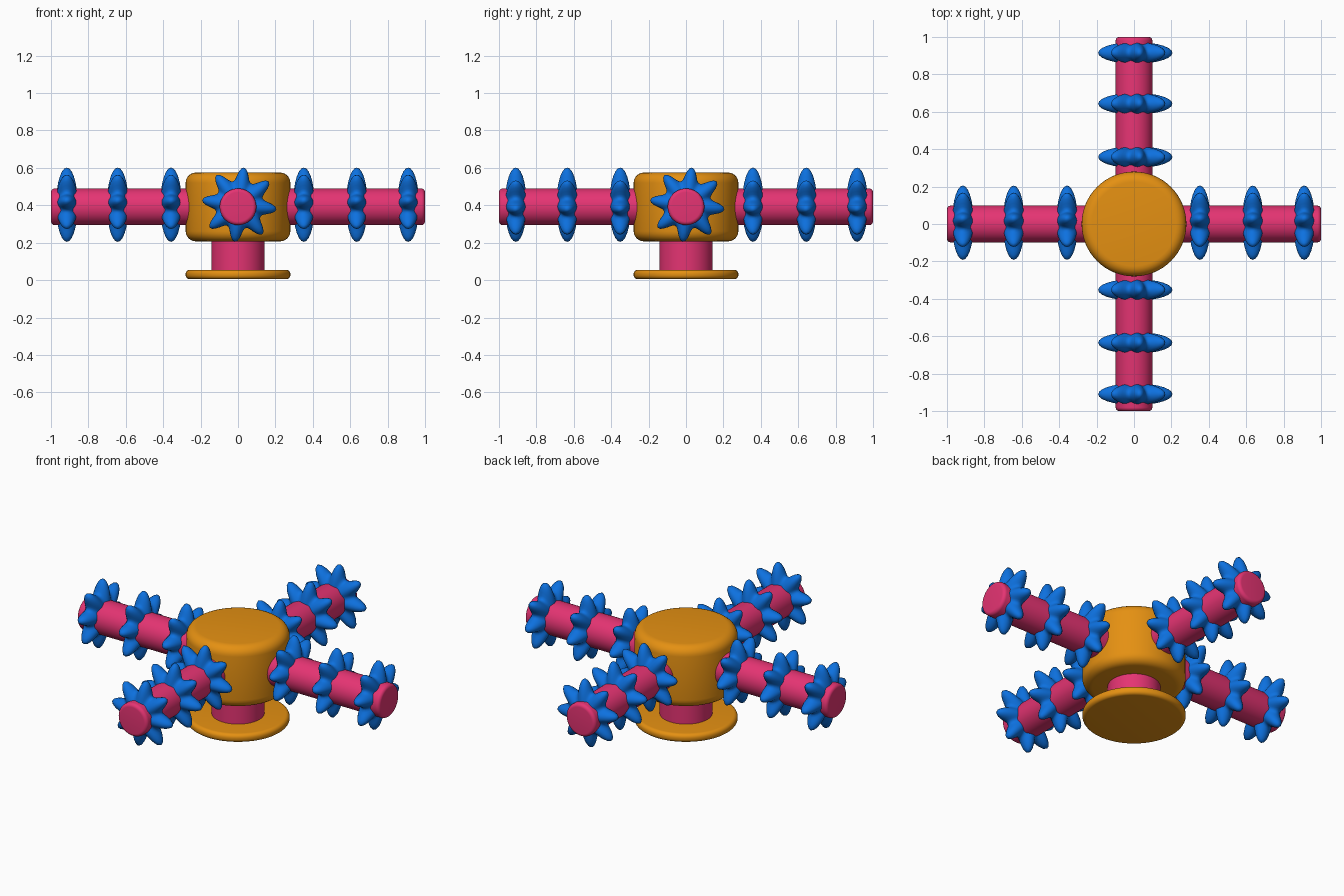
import bpy, bmesh, math
from mathutils import Matrix

cube = bpy.data.objects.get("Cube")
if cube:
    bpy.data.objects.remove(cube, do_unlink=True)


def material(name, color):
    mat = bpy.data.materials.new(name)
    mat.use_nodes = True
    mat.diffuse_color = (*color, 1)
    mat.node_tree.nodes["Principled BSDF"].inputs["Base Color"].default_value = (*color, 1)
    return mat


ORANGE = material("orange", (0.78, 0.28, 0.006))
PINK = material("pink", (0.78, 0.034, 0.17))
BLUE = material("blue", (0.004, 0.165, 0.74))


def finish(name, bm, mat, matrix, angle):
    bmesh.ops.recalc_face_normals(bm, faces=bm.faces)
    mesh = bpy.data.meshes.new(name)
    bm.to_mesh(mesh)
    bm.free()
    mesh.materials.append(mat)
    obj = bpy.data.objects.new(name, mesh)
    bpy.context.collection.objects.link(obj)
    obj.matrix_world = matrix
    bpy.ops.object.select_all(action="DESELECT")
    obj.select_set(True)
    bpy.context.view_layer.objects.active = obj
    bpy.ops.object.shade_smooth_by_angle(angle=math.radians(angle))
    return obj


def rounded_cylinder(name, mat, radius, low, high, bevel, matrix=Matrix()):
    """Cylinder along local z with rounded rims."""
    bm = bmesh.new()
    bmesh.ops.create_cone(bm, cap_ends=True, segments=64, radius1=radius, radius2=radius,
                          depth=high - low,
                          matrix=Matrix.Translation((0, 0, (low + high) / 2)))
    if bevel:
        rims = [e for e in bm.edges if abs(e.verts[0].co.z - e.verts[1].co.z) < 1e-4]
        bmesh.ops.bevel(bm, geom=rims, offset=bevel, segments=6, profile=0.5, affect="EDGES")
    return finish(name, bm, mat, matrix, 40)


def star_ring(name, matrix, teeth=8, steps=96, rows=13):
    """Eight-pointed lens-shaped ring whose axis is local y."""
    bm = bmesh.new()
    loops = []
    for row in range(rows):
        tilt = math.radians(-80 + 160 * row / (rows - 1))
        loop = []
        for i in range(steps):
            a = math.tau * i / steps
            tooth = (0.5 + 0.5 * math.cos(teeth * a)) ** 1.3
            r = (0.13 + 0.07 * tooth) * math.cos(tilt)
            turn = a - math.radians(7)
            loop.append(bm.verts.new((r * math.cos(turn), 0.058 * math.sin(tilt),
                                      r * math.sin(turn))))
        loops.append(loop)
    for low, high in zip(loops, loops[1:]):
        for i in range(steps):
            j = (i + 1) % steps
            bm.faces.new((low[i], low[j], high[j], high[i]))
    bm.faces.new(loops[0])
    bm.faces.new(loops[-1])
    return finish(name, bm, BLUE, matrix, 60)


# Base, stem and hub
rounded_cylinder("base_plate", ORANGE, 0.28, 0.005, 0.055, 0.022)
rounded_cylinder("stem", PINK, 0.143, 0.04, 0.25, 0)
rounded_cylinder("hub", ORANGE, 0.28, 0.207, 0.575, 0.055)

# Two crossing bars, each carrying six star rings
for label, heading in (("lengthwise", 0), ("crosswise", 90)):
    spin = Matrix.Rotation(math.radians(heading), 4, "Z")
    lay_down = Matrix.Translation((0, 0, 0.392)) @ Matrix.Rotation(math.pi / 2, 4, "X")
    rounded_cylinder(label + "_bar", PINK, 0.098, -1, 1, 0.02, spin @ lay_down)
    for n, y in enumerate((-0.91, -0.635, -0.352, 0.358, 0.643, 0.915)):
        star_ring(f"{label}_star_ring_{n + 1}", spin @ Matrix.Translation((0.007, y, 0.403)))
